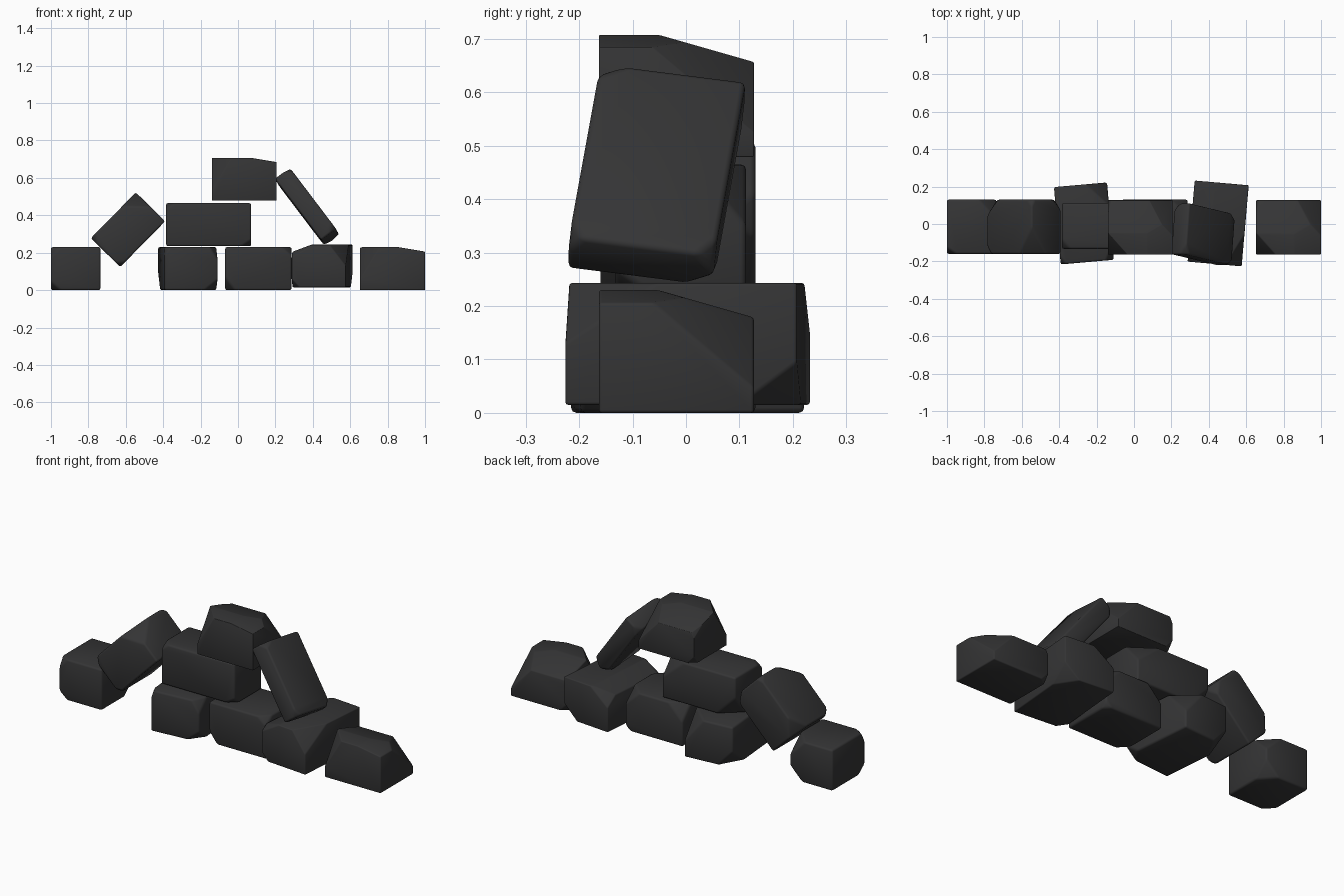
import bpy, bmesh, math
from mathutils import Vector, Matrix

if "Cube" in bpy.data.objects:
    bpy.data.objects.remove(bpy.data.objects["Cube"])

coal = bpy.data.materials.new("dark_stone")
coal.diffuse_color = (0.035, 0.035, 0.036, 1)
coal.use_nodes = True
coal.node_tree.nodes["Principled BSDF"].inputs["Base Color"].default_value = coal.diffuse_color


def hull(coords):
    """Convex hull of the points as a fresh bmesh."""
    bm = bmesh.new()
    for c in coords:
        bm.verts.new(c)
    bmesh.ops.convex_hull(bm, input=bm.verts[:])
    loose = [v for v in bm.verts if not v.link_faces]
    bmesh.ops.delete(bm, geom=loose, context='VERTS')
    return bm


def rock(name, center, size, cuts, rot=None, planes=(), bevel=0.01):
    """Box chunk; each cut trims a corner (e.g. '++-') by fractions of its x, y, z edges,
    each plane (point, outward normal) shaves off what lies outside it."""
    rot = rot or Matrix.Identity(3)
    coords = []
    for key in (a + b + c for a in "-+" for b in "-+" for c in "-+"):
        corner = Vector([0.5 if s == "+" else -0.5 for s in key])
        pts = []
        for i, f in enumerate(cuts.get(key, (0,))):
            p = corner.copy()
            p[i] -= math.copysign(f, p[i])
            pts.append(p)
        coords += [[a * b for a, b in zip(p, size)] for p in pts]
    bm = hull(coords)
    for point, normal in planes:
        bmesh.ops.bisect_plane(bm, geom=bm.verts[:] + bm.edges[:] + bm.faces[:],
                               plane_co=point, plane_no=normal, clear_outer=True)
        coords = [v.co.copy() for v in bm.verts]
        bm.free()
        bm = hull(coords)
    bmesh.ops.dissolve_limit(bm, angle_limit=0.02, verts=bm.verts[:], edges=bm.edges[:])
    bmesh.ops.bevel(bm, geom=bm.edges[:], offset=bevel, segments=2, profile=0.5,
                    affect='EDGES', clamp_overlap=True)
    bmesh.ops.recalc_face_normals(bm, faces=bm.faces[:])
    bmesh.ops.transform(bm, matrix=Matrix.Translation(center) @ rot.to_4x4(), verts=bm.verts[:])
    me = bpy.data.meshes.new(name)
    bm.to_mesh(me)
    bm.free()
    me.materials.append(coal)
    ob = bpy.data.objects.new(name, me)
    bpy.context.collection.objects.link(ob)
    bpy.ops.object.select_all(action='DESELECT')
    ob.select_set(True)
    bpy.context.view_layer.objects.active = ob
    bpy.ops.object.shade_smooth_by_angle(angle=math.radians(50))


def turn(axis, deg):
    return Matrix.Rotation(math.radians(deg), 3, axis)


# trims shared by the repeated wedge chunk: sloping back and right roof
wedge = {"+++": (0.5, 0.75, 0.8), "--+": (0.3, 0.4, 0.75), "-+-": (0.12, 0.12, 0.2),
         "+-+": (0.3, 0.12, 0.1), "-++": (0.12, 0.4, 0.35)}
wedge_roof = [((0, -0.035, 0.115), (0, 0.05, 0.175)), ((0.03, 0, 0.115), (0.025, 0, 0.15))]

# bottom row
rock("base_rock_far_left", (-0.868, -0.015, 0.115), (0.265, 0.29, 0.23),
     {"--+": (0.2, 0.12, 0.25), "+++": (0.35, 0.35, 0.4), "++-": (0.3, 0.3, 0.35),
      "---": (0.2, 0.2, 0.2)})
rock("base_rock_left", (-0.268, 0.003, 0.115), (0.285, 0.415, 0.23),
     {"+++": (0.4, 0.3, 0.6), "+-+": (0.15, 0.2, 0.3), "+--": (0.25, 0.2, 0.25),
      "-+-": (0.3, 0.3, 0.4), "--+": (0.1, 0.1, 0.2)}, turn('Z', 5))
rock("base_rock_middle", (0.109, -0.015, 0.115), (0.355, 0.29, 0.23),
     {"++-": (0.1, 0.12, 0.15), "---": (0.15, 0.2, 0.3), "-++": (0.25, 0.3, 0.4),
      "+-+": (0.15, 0.2, 0.2), "+++": (0.25, 0.3, 0.35)})
rock("base_rock_right", (0.45, 0.003, 0.129), (0.29, 0.435, 0.228),
     {"--+": (0.4, 0.2, 0.3), "-++": (0.4, 0.25, 0.4), "+-+": (0.3, 0.4, 0.5),
      "++-": (0.3, 0.25, 0.35), "---": (0.15, 0.12, 0.2)}, turn('Z', -5),
     [((-0.04, 0, 0.114), (-0.04, 0, 0.11))])
rock("base_rock_far_right", (0.826, -0.018, 0.115), (0.348, 0.29, 0.23), wedge,
     planes=wedge_roof)

# second row and top
rock("second_row_rock", (-0.157, -0.01, 0.35), (0.455, 0.245, 0.23),
     {"+++": (0.3, 0.4, 0.5), "+--": (0.12, 0.2, 0.15), "-+-": (0.25, 0.4, 0.5),
      "--+": (0.1, 0.2, 0.15)})
rock("top_rock", (0.034, -0.018, 0.593), (0.346, 0.29, 0.228), wedge, planes=wedge_roof)

# leaning chunks
rock("leaning_rock_left", (-0.588, -0.015, 0.323), (0.343, 0.29, 0.22),
     {"+-+": (0.3, 0.5, 0.5), "+++": (0.1, 0.12, 0.1), "-++": (0.25, 0.3, 0.35),
      "--+": (0.1, 0.15, 0.2), "++-": (0.15, 0.2, 0.3), "---": (0.1, 0.12, 0.15)},
     turn('Y', -45.5))
u = Vector((0.25, -0.06, -0.33)).normalized()
w = u.cross(Vector((0.02, 0.27, -0.035))).normalized()
v = w.cross(u)
rock("leaning_slab_right", (0.37, -0.055, 0.445), (0.415, 0.275, 0.1),
     {"+++": (0.1, 0.12, 0.5), "+-+": (0.1, 0.1, 0.4), "--+": (0.08, 0.2, 0.4),
      "++-": (0.12, 0.2, 0.4), "-+-": (0.1, 0.15, 0.4)},
     Matrix((u, v, w)).transposed())
